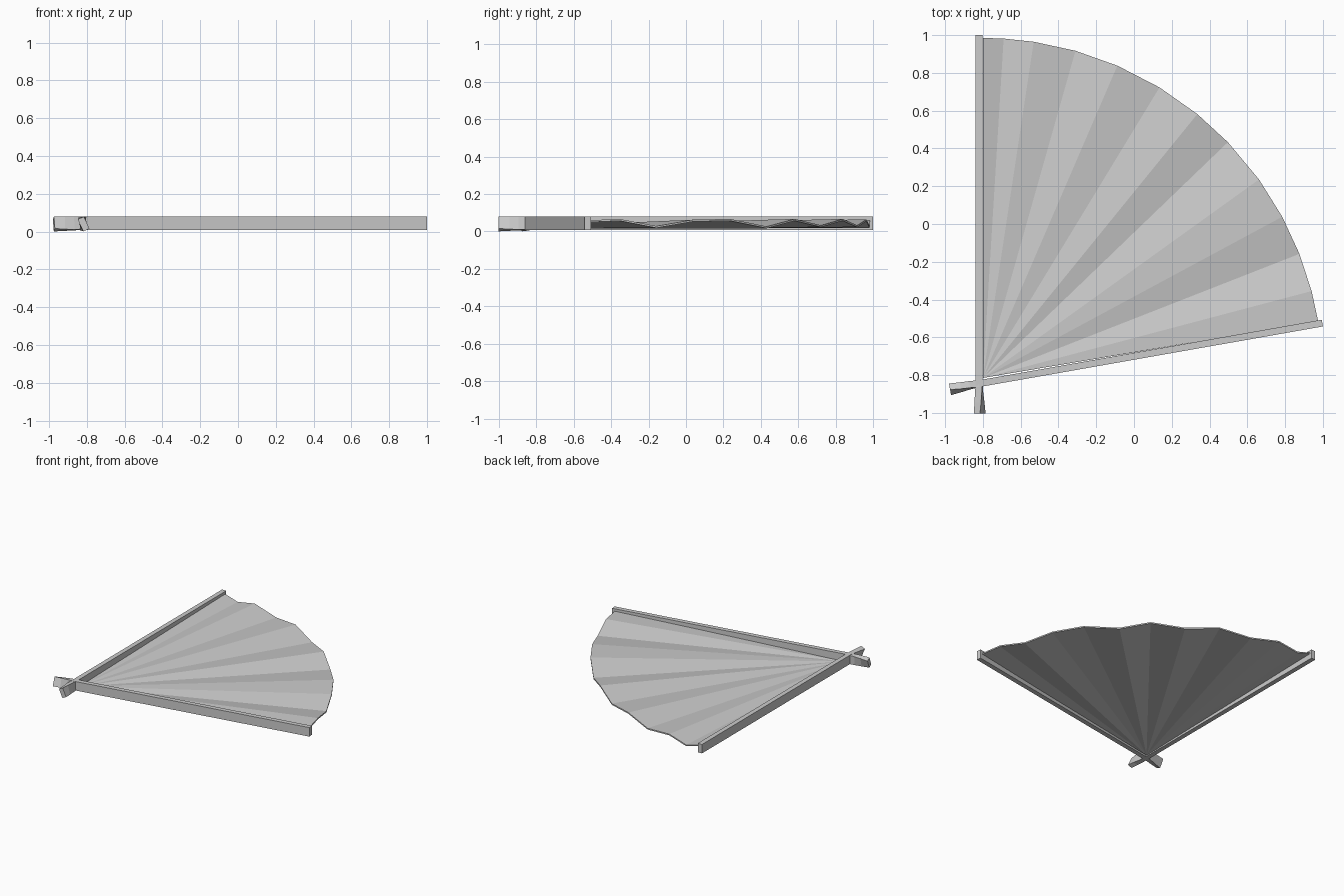
import bpy
from math import sin, cos, radians

if "Cube" in bpy.data.objects:
    bpy.data.objects.remove(bpy.data.objects["Cube"])

PIVOT = (-0.82, -0.845)


def make_object(name, verts, faces):
    mesh = bpy.data.meshes.new(name)
    mesh.from_pydata(verts, [], faces)
    mesh.update()
    obj = bpy.data.objects.new(name, mesh)
    bpy.context.collection.objects.link(obj)
    return obj


def guard(name, turn):
    """Rectangular bar lofted along its length, with a twisted tail."""
    # distance from pivot, sideways offset, twist, centre height
    stations = [(1.845, 0, 0, 0.044), (0.0, 0, 0, 0.044),
                (-0.05, 0, 7, 0.043), (-0.10, 0.002, 15, 0.042),
                (-0.157, 0.003, 25, 0.040)]
    w, h = 0.018, 0.035
    c, s = cos(radians(turn)), sin(radians(turn))
    verts, faces = [], []
    for along, side, twist, height in stations:
        ct, st = cos(radians(twist)), sin(radians(twist))
        for a, b in ((-w, -h), (w, -h), (w, h), (-w, h)):
            x = side + a * ct - b * st
            z = height + a * st + b * ct
            verts.append((PIVOT[0] + x * c - along * s,
                          PIVOT[1] + x * s + along * c, z))
    for i in range(len(stations) - 1):
        for j in range(4):
            k = (j + 1) % 4
            faces.append((i * 4 + j, i * 4 + k, i * 4 + 4 + k, i * 4 + 4 + j))
    n = len(verts)
    faces += [(3, 2, 1, 0), (n - 4, n - 3, n - 2, n - 1)]
    return make_object(name, verts, faces)


# Outer guard sticks, crossing at the pivot
guard("left_guard_stick", 0)
guard("right_guard_stick", -80)

# Pleated leaf: fold angle and height at the rim
folds = [(90, .055), (86.5, .024), (81.4, .06), (74.2, .028), (66.7, .062),
         (58.7, .028), (50.9, .062), (43.9, .022), (35.7, .062),
         (28.3, .058), (21.4, .024), (14.8, .062), (9.6, .055)]
apex = (-0.80, -0.815)
t = 0.005
top = [(apex[0], apex[1], 0.02 + t)]
top += [(apex[0] + 1.8 * cos(radians(a)), apex[1] + 1.8 * sin(radians(a)), z + t)
        for a, z in folds]
n = len(top)
verts = top + [(x, y, z - 2 * t) for x, y, z in top]
faces = []
for i in range(1, n - 1):
    faces += [(0, i + 1, i), (n, n + i, n + i + 1),
              (i, i + 1, n + i + 1, n + i)]
faces += [(0, 1, n + 1, n), (n - 1, 0, n, 2 * n - 1)]
make_object("pleated_leaf", verts, faces)
